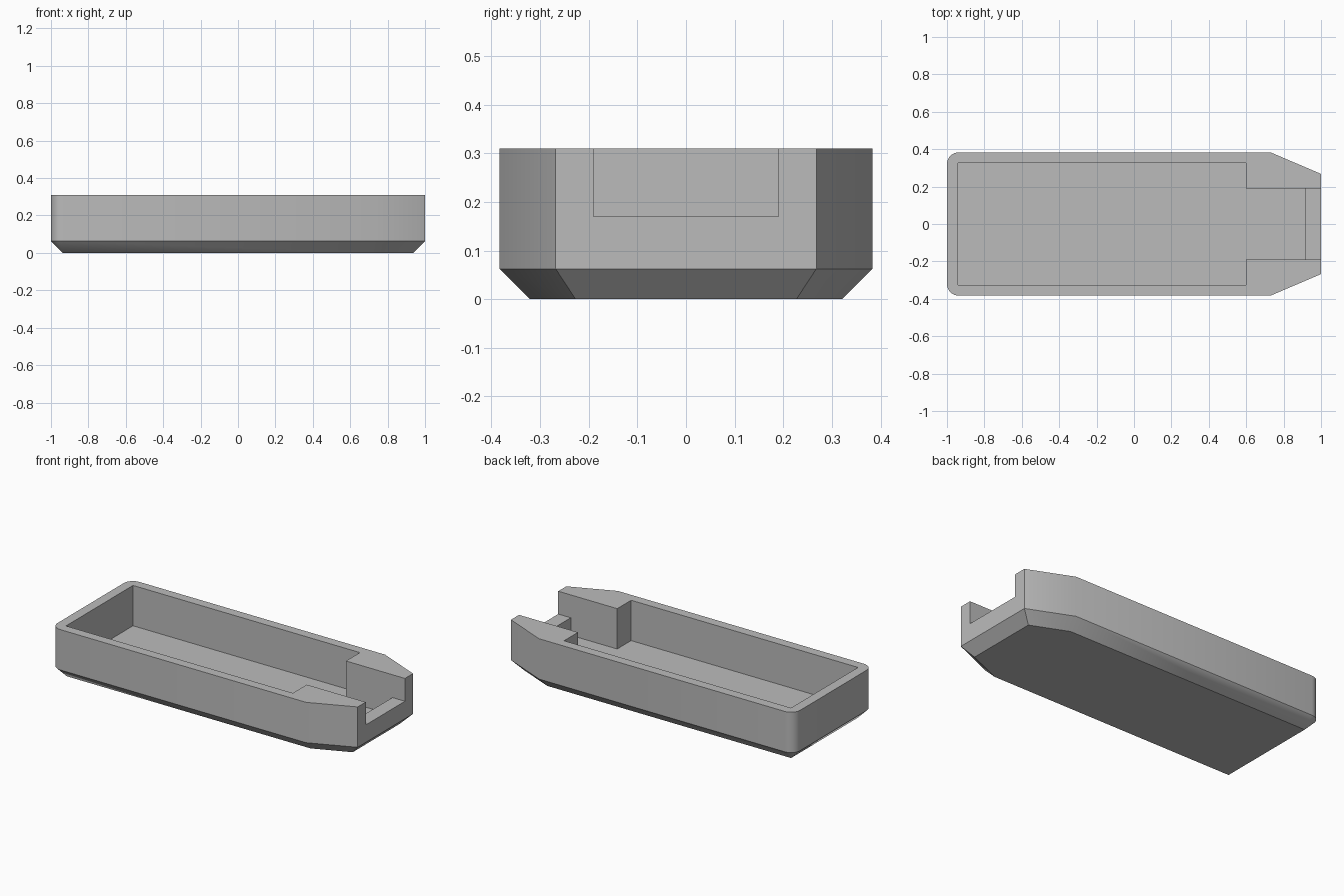
import bpy, bmesh, math

cube = bpy.data.objects.get("Cube")
if cube:
    bpy.data.objects.remove(cube, do_unlink=True)

# Main dimensions
TOP, CHAMFER = 0.31, 0.0625
HALF_W, NOSE_W = 0.383, 0.268
FLOOR, LIP = 0.0625, 0.17
POCKET_W, NECK_W = 0.325, 0.19
BACK_X, NECK_X, LIP_X = -0.94, 0.6, 0.915
ARC_STEPS = 8

bm = bmesh.new()
cache = {}


def vert(p):
    key = tuple(round(c, 4) for c in p)
    if key not in cache:
        cache[key] = bm.verts.new(p)
    return cache[key]


def face(points):
    """Face through points, with repeated points merged."""
    verts = list(dict.fromkeys(vert(p) for p in points))
    bm.faces.new(verts)


def at(points, z):
    return [(x, y, z) for x, y in points]


def mirrored(half):
    return half + [(x, -y) for x, y in reversed(half)]


# Outline: tapered nose at +x, rounded corners at -x
corner = (-1 + CHAMFER, HALF_W - CHAMFER)
arc = [(corner[0] - CHAMFER * math.sin(a), corner[1] + CHAMFER * math.cos(a))
       for a in (math.pi / 2 * i / ARC_STEPS for i in range(ARC_STEPS + 1))]
outer = mirrored([(1, NOSE_W), (0.73, HALF_W)] + arc)
base = mirrored([(1 - CHAMFER, 0.227), (0.717, corner[1])] + [corner] * len(arc))
count = len(outer)

# Outer walls and bevelled underside
for i in range(count):
    pair, low = [outer[i], outer[(i + 1) % count]], [base[i], base[(i + 1) % count]]
    face(at(pair, CHAMFER) + at(low[::-1], 0))
    if i < count - 1:
        face(at(pair, TOP) + at(pair[::-1], CHAMFER))
face(at(base, 0))

# Nose end with its notch
face(at([(1, -NOSE_W)], CHAMFER) + at([(1, NOSE_W)], CHAMFER)
     + at([(1, NOSE_W), (1, NECK_W)], TOP)
     + at([(1, NECK_W), (1, -NECK_W)], LIP)
     + at([(1, -NECK_W), (1, -NOSE_W)], TOP))

# Top rim, open at the notch
pocket = mirrored([(NECK_X, NECK_W), (NECK_X, POCKET_W), (BACK_X, POCKET_W)])
face(at(outer + [(1, -NECK_W)] + pocket[::-1] + [(1, NECK_W)], TOP))

# Pocket walls and floor
for a, b in zip(pocket, pocket[1:]):
    face(at([a, b], TOP) + at([b, a], FLOOR))
face(at(pocket + [(LIP_X, -NECK_W), (LIP_X, NECK_W)], FLOOR))

# Neck sides and the low lip across the notch
for y in (NECK_W, -NECK_W):
    face(at([(NECK_X, y), (1, y)], TOP) + at([(1, y), (LIP_X, y)], LIP)
         + at([(LIP_X, y), (NECK_X, y)], FLOOR))
lip = [(LIP_X, NECK_W), (LIP_X, -NECK_W)]
face(at(lip, LIP) + at([(1, -NECK_W), (1, NECK_W)], LIP))
face(at(lip, LIP) + at(lip[::-1], FLOOR))

bmesh.ops.recalc_face_normals(bm, faces=bm.faces)
mesh = bpy.data.meshes.new("case_shell")
bm.to_mesh(mesh)
bm.free()
shell = bpy.data.objects.new("case_shell", mesh)
bpy.context.collection.objects.link(shell)

# Plain grey material
grey = bpy.data.materials.new("plain_grey")
grey.use_nodes = True
colour = (0.5, 0.5, 0.5, 1)
grey.diffuse_color = colour
grey.node_tree.nodes["Principled BSDF"].inputs["Base Color"].default_value = colour
mesh.materials.append(grey)

# Smooth shading with crisp edges
bpy.ops.object.select_all(action='DESELECT')
shell.select_set(True)
bpy.context.view_layer.objects.active = shell
bpy.ops.object.shade_smooth_by_angle(angle=math.radians(30))
